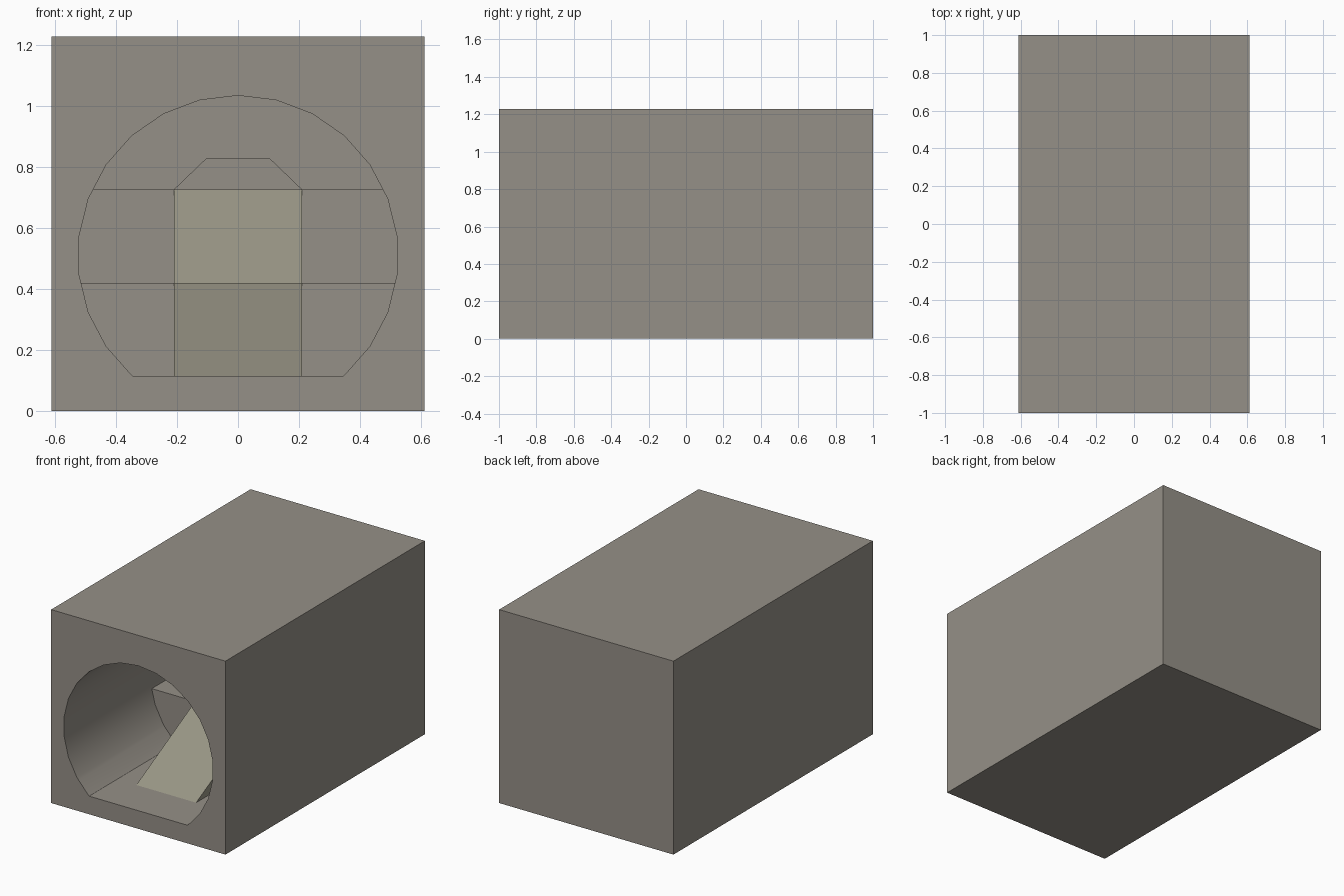
import bpy, bmesh, math

if "Cube" in bpy.data.objects:
    bpy.data.objects.remove(bpy.data.objects["Cube"])

FLOOR, MID, TOP = 0.115, 0.42, 0.727   # floor and platform heights
BACK = 0.99                            # inner end of the tunnel


def material(name, rgb):
    m = bpy.data.materials.new(name)
    m.diffuse_color = (*rgb, 1)
    m.use_nodes = True
    m.node_tree.nodes["Principled BSDF"].inputs["Base Color"].default_value = m.diffuse_color
    return m


STONE = material("warm_grey_stone", (0.30, 0.277, 0.242))
RAMP = material("pale_olive_stone", (0.315, 0.302, 0.235))


def prism(name, pts, a, b, mat, axis="y"):
    """Extrude a profile from a to b: (x, z) points along y, or (y, z) points along x."""
    bm = bmesh.new()
    place = (lambda p, t: (p[0], t, p[1])) if axis == "y" else (lambda p, t: (t, p[0], p[1]))
    ends = [[bm.verts.new(place(p, t)) for p in pts] for t in (a, b)]
    bm.faces.new(ends[0])
    bm.faces.new(ends[1])
    n = len(pts)
    for i in range(n):
        j = (i + 1) % n
        bm.faces.new((ends[0][i], ends[0][j], ends[1][j], ends[1][i]))
    bmesh.ops.recalc_face_normals(bm, faces=bm.faces)
    mesh = bpy.data.meshes.new(name)
    bm.to_mesh(mesh)
    bm.free()
    mesh.materials.append(mat)
    ob = bpy.data.objects.new(name, mesh)
    bpy.context.collection.objects.link(ob)
    return ob


def bore_section(low, high, r=0.525, zc=0.51, sides=26):
    """Round tunnel section, clipped between two heights."""
    pts = [(r * math.sin(2 * math.pi * i / sides), zc + r * math.cos(2 * math.pi * i / sides))
           for i in range(sides)]
    for limit, sign in ((low, 1), (high, -1)):
        out = []
        for p, q in zip(pts, pts[1:] + pts[:1]):
            dp, dq = sign * (p[1] - limit), sign * (q[1] - limit)
            if dp >= 0:
                out.append(p)
            if dp * dq < 0:
                t = dp / (dp - dq)
                out.append((p[0] + t * (q[0] - p[0]), limit))
        pts = out
    return pts


# outer block with the round tunnel cut into its front
block = prism("tunnel_block", [(-0.612, 0), (0.612, 0), (0.612, 1.228), (-0.612, 1.228)], -1, 1, STONE)
cutter = prism("tunnel_cutter", bore_section(FLOOR, 2), -1.2, BACK, STONE)
cutter.hide_render = True
cut = block.modifiers.new("bore", "BOOLEAN")
cut.operation = "DIFFERENCE"
cut.solver = "EXACT"
cut.object = cutter
graph = bpy.context.evaluated_depsgraph_get()
block.data = bpy.data.meshes.new_from_object(block.evaluated_get(graph))
block.modifiers.clear()
bpy.data.objects.remove(cutter)
bpy.context.view_layer.objects.active = block
block.select_set(True)
bpy.ops.object.shade_smooth_by_angle(angle=math.radians(25))

# two raised floors filling the tunnel width
prism("middle_platform", bore_section(FLOOR, MID), -0.13, BACK, STONE)
prism("upper_platform", bore_section(MID, TOP), 0.49, BACK, STONE)

# ramps leading up to each floor
for name, y0, y1, z0, z1 in (("lower_ramp", -0.72, -0.13, FLOOR, MID),
                             ("upper_ramp", 0.18, 0.49, MID, TOP)):
    prism(name, [(y0, z0), (y1, z0), (y1, z1)], -0.21, 0.21, RAMP, "x")

# tapered block on the top floor
prism("end_block", [(-0.21, TOP), (0.21, TOP), (0.105, 0.828), (-0.105, 0.828)], 0.75, BACK, STONE)
